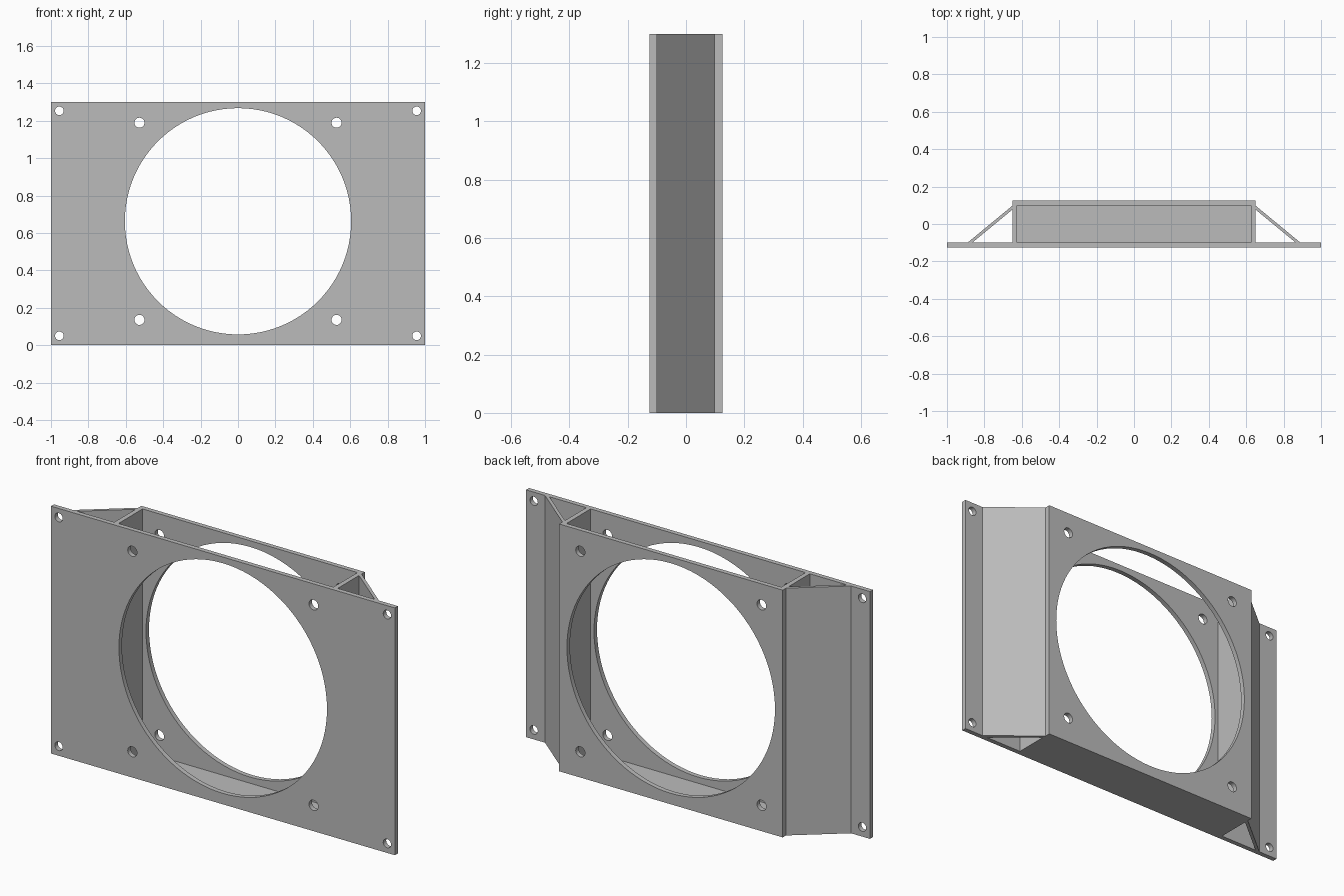
import bpy
import bmesh
import math
from mathutils import Matrix

cube = bpy.data.objects.get("Cube")
if cube:
    bpy.data.objects.remove(cube, do_unlink=True)

HEIGHT, WALL = 1.3, 0.025
FRONT, BACK = -0.125, 0.125       # outer faces of the two plates
HALF_BOX = 0.65
FAN_Z, FAN_R = 0.6625, 0.605      # large air opening

grey = bpy.data.materials.new("plain grey")
grey.use_nodes = True
grey.diffuse_color = (0.5, 0.5, 0.5, 1)
bsdf = next(n for n in grey.node_tree.nodes if n.type == "BSDF_PRINCIPLED")
bsdf.inputs["Base Color"].default_value = grey.diffuse_color


def make_object(name, bm):
    bmesh.ops.recalc_face_normals(bm, faces=bm.faces)
    mesh = bpy.data.meshes.new(name)
    bm.to_mesh(mesh)
    bm.free()
    mesh.materials.append(grey)
    obj = bpy.data.objects.new(name, mesh)
    bpy.context.collection.objects.link(obj)
    return obj


def prism(name, outline, z0, z1):
    """Extrude an xy outline upward."""
    bm = bmesh.new()
    base = bm.faces.new([bm.verts.new((x, y, z0)) for x, y in outline])
    top = bmesh.ops.extrude_face_region(bm, geom=[base])["geom"]
    verts = [v for v in top if isinstance(v, bmesh.types.BMVert)]
    bmesh.ops.translate(bm, verts=verts, vec=(0, 0, z1 - z0))
    return make_object(name, bm)


def box(name, x0, x1, y0, y1, z0, z1):
    return prism(name, [(x0, y0), (x1, y0), (x1, y1), (x0, y1)], z0, z1)


def drill(plate, holes):
    """Cut round holes (x, z, radius, sides) through a plate along y."""
    bm = bmesh.new()
    for x, z, radius, sides in holes:
        place = Matrix.Translation((x, 0, z)) @ Matrix.Rotation(math.pi / 2, 4, "X")
        bmesh.ops.create_cone(bm, cap_ends=True, segments=sides, radius1=radius,
                              radius2=radius, depth=1, matrix=place)
    cutter = make_object("hole_cutter", bm)
    cutter.hide_render = True
    mod = plate.modifiers.new("holes", "BOOLEAN")
    mod.operation, mod.solver, mod.object = "DIFFERENCE", "EXACT", cutter
    bpy.ops.object.select_all(action="DESELECT")
    bpy.context.view_layer.objects.active = plate
    plate.select_set(True)
    bpy.ops.object.modifier_apply(modifier=mod.name)
    bpy.data.objects.remove(cutter, do_unlink=True)
    bpy.ops.object.shade_smooth_by_angle(angle=math.radians(30))


# Hole layouts
fan_holes = [(0, FAN_Z, FAN_R, 96)]
fan_holes += [(x, FAN_Z + dz, 0.027, 24) for x in (-0.527, 0.527) for dz in (-0.527, 0.527)]
corner_holes = [(x, z, 0.023, 24) for x in (-0.955, 0.955) for z in (0.05, 1.253)]

# Wide mounting plate and smaller rear plate
front_plate = box("front_plate", -1, 1, FRONT, FRONT + WALL, 0, HEIGHT)
drill(front_plate, fan_holes + corner_holes)
back_plate = box("back_plate", -HALF_BOX, HALF_BOX, BACK - WALL, BACK, 0, HEIGHT)
drill(back_plate, fan_holes)

# Floor of the open-topped slot
inner = HALF_BOX - WALL
box("slot_floor", -inner, inner, FRONT + WALL, BACK - WALL, 0, WALL)

# Side walls and slanted braces
for side, s in (("left", 1), ("right", -1)):
    box(side + "_wall", s * inner, s * HALF_BOX, FRONT + WALL, BACK - WALL, 0, HEIGHT)
    prism(side + "_brace", [(s * HALF_BOX, 0.098), (s * HALF_BOX, 0.077),
                            (s * 0.865, FRONT + WALL), (s * 0.89, FRONT + WALL)], 0, HEIGHT)
